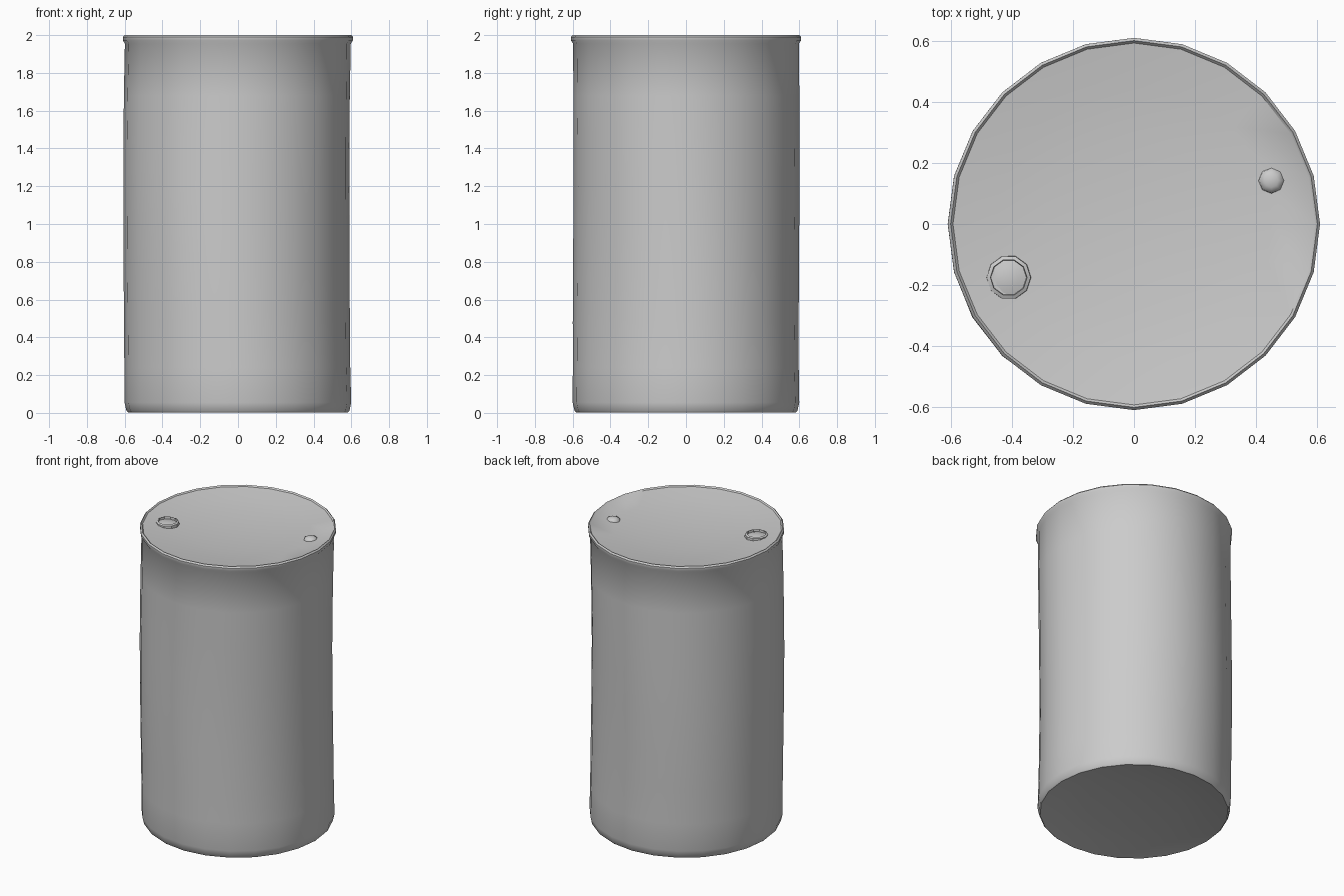
import bpy, bmesh, math

cube = bpy.data.objects.get("Cube")
if cube:
    bpy.data.objects.remove(cube)

steel = bpy.data.materials.new("grey steel")
steel.use_nodes = True
GREY = (0.6, 0.6, 0.6, 1)
steel.diffuse_color = GREY
steel.node_tree.nodes["Principled BSDF"].inputs["Base Color"].default_value = GREY


def lathe(name, profile, sides, centre=(0, 0), warp=None, angle=40):
    """Spin a (radius, height) profile; radius 0 makes a pole."""
    bm = bmesh.new()
    rings = []
    for r, z in profile:
        count = sides if r > 0 else 1
        ring = []
        for i in range(count):
            a = math.tau * i / sides
            k = warp(a, z) if warp else 0
            ring.append(bm.verts.new((centre[0] + (r + k * (r > 0.5)) * math.cos(a),
                                      centre[1] + (r + k * (r > 0.5)) * math.sin(a), z)))
        rings.append(ring)
    for low, high in zip(rings, rings[1:]):
        for i in range(sides):
            j = (i + 1) % sides
            corners = [low[i % len(low)], low[j % len(low)],
                       high[j % len(high)], high[i % len(high)]]
            bm.faces.new(list(dict.fromkeys(corners)))
    bmesh.ops.recalc_face_normals(bm, faces=bm.faces)
    mesh = bpy.data.meshes.new(name)
    bm.to_mesh(mesh)
    bm.free()
    mesh.materials.append(steel)
    obj = bpy.data.objects.new(name, mesh)
    bpy.context.collection.objects.link(obj)
    bpy.ops.object.select_all(action="DESELECT")
    obj.select_set(True)
    bpy.context.view_layer.objects.active = obj
    bpy.ops.object.shade_smooth_by_angle(angle=math.radians(angle))
    return obj


def dent(a, z):
    """Shallow wear: pushed in on the left, slightly swollen opposite."""
    middle = max(0, math.sin(math.pi * z / 2))
    return middle * (-0.012 * math.cos(a) + 0.004 * math.sin(3 * a + 2 * z))


def dish(r, edge, depth):
    """Height of a shallow bowl that meets the wall at the edge."""
    return edge - depth * (1 - (r / 0.59) ** 2)


# Drum shell, from the hollow base up the worn wall to the rolled rim
radii = (0.15, 0.3, 0.45)
profile = [(0, 0.05)]
profile += [(r, 0.05 - 0.04 * (r / 0.59) ** 2) for r in radii]
profile += [(0.583, 0.003), (0.59, 0.01), (0.6, 0.055)]
profile += [(0.598, 0.24 * i) for i in range(1, 8)]
profile += [(0.598, 1.955), (0.609, 1.972), (0.609, 1.99), (0.6, 2.0), (0.592, 1.991)]
profile += [(r, dish(r, 1.988, 0.04)) for r in reversed(radii)]
profile += [(0, 1.948)]
lathe("drum_shell", profile, 24, warp=dent)

# Large bung: raised collar with a low domed plug inside
bung = (-0.41, -0.175)
lathe("bung_collar", [(0.074, 1.955), (0.072, 1.985), (0.06, 1.991), (0.058, 1.975)],
      10, bung, angle=30)
lathe("bung_plug", [(0.06, 1.974), (0.035, 1.981), (0, 1.984)], 10, bung)

# Small vent cap
lathe("vent_cap", [(0.045, 1.96), (0.04, 1.982), (0.022, 1.991), (0, 1.994)],
      8, (0.45, 0.142), angle=60)
